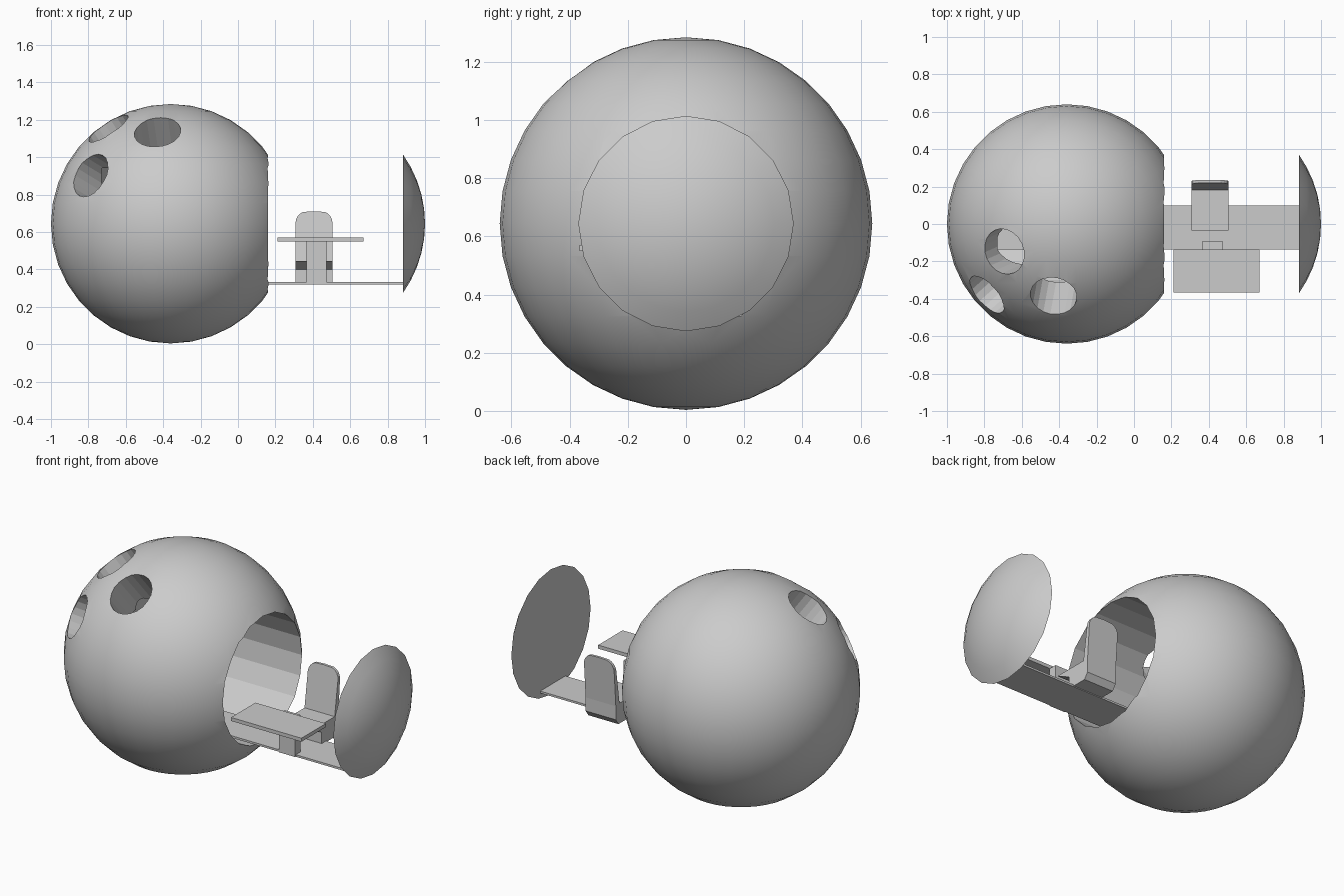
import bpy, bmesh, math
from mathutils import Vector

cube = bpy.data.objects.get("Cube")
if cube:
    bpy.data.objects.remove(cube, do_unlink=True)

grey = bpy.data.materials.new("light grey")
grey.use_nodes = True
grey.diffuse_color = (0.6, 0.6, 0.6, 1)
grey.node_tree.nodes["Principled BSDF"].inputs["Base Color"].default_value = (0.6, 0.6, 0.6, 1)

CENTRE = Vector((-0.36, 0, 0.644))
RADIUS = 0.64
BORE = 0.37


def finish(obj, name, angle=None):
    obj.name = name
    obj.data.materials.clear()
    obj.data.materials.append(grey)
    bpy.ops.object.select_all(action="DESELECT")
    obj.select_set(True)
    bpy.context.view_layer.objects.active = obj
    if angle:
        bpy.ops.object.shade_smooth_by_angle(angle=math.radians(angle))
    return obj


def box(name, x, y, z):
    bpy.ops.mesh.primitive_cube_add(size=1)
    obj = bpy.context.object
    for v in obj.data.vertices:
        v.co = [r[0] if c < 0 else r[1] for c, r in zip(v.co, (x, y, z))]
    return finish(obj, name)


def prism(name, bottom, top):
    """Solid between two matching outlines."""
    bm = bmesh.new()
    a = [bm.verts.new(p) for p in bottom]
    b = [bm.verts.new(p) for p in top]
    bm.faces.new(a)
    bm.faces.new(b[::-1])
    for i in range(len(a)):
        j = (i + 1) % len(a)
        bm.faces.new((a[i], b[i], b[j], a[j]))
    bmesh.ops.recalc_face_normals(bm, faces=bm.faces)
    mesh = bpy.data.meshes.new(name)
    bm.to_mesh(mesh)
    bm.free()
    obj = bpy.data.objects.new(name, mesh)
    bpy.context.collection.objects.link(obj)
    return finish(obj, name)


def bore(target, start, end, radius, sides):
    """Cut a round hole through the target from start to end."""
    axis = end - start
    bpy.ops.mesh.primitive_cylinder_add(
        vertices=sides, radius=radius, depth=axis.length,
        location=(start + end) / 2, rotation=axis.to_track_quat("Z", "Y").to_euler())
    cutter = bpy.context.object
    cutter.hide_render = True
    mod = target.modifiers.new("bore", "BOOLEAN")
    mod.operation = "DIFFERENCE"
    mod.solver = "EXACT"
    mod.object = cutter
    bpy.context.view_layer.objects.active = target
    bpy.ops.object.modifier_apply(modifier=mod.name)
    bpy.data.objects.remove(cutter, do_unlink=True)


# Spherical hull with a round hatchway and three portholes
bpy.ops.mesh.primitive_uv_sphere_add(segments=36, ring_count=18, radius=RADIUS, location=CENTRE)
hull = bpy.context.object
bore(hull, Vector((-0.73, 0, CENTRE.z)), Vector((0.6, 0, CENTRE.z)), BORE, 20)
for direction in ((-0.34, -0.15, 0.52), (-0.07, -0.385, 0.49), (-0.43, -0.38, 0.26)):
    d = Vector(direction).normalized()
    bore(hull, CENTRE + d * 0.05, CENTRE + d * 0.8, 0.125, 20)
finish(hull, "hull", 15)

# Hatch: the cap of the hull slid outwards
bm = bmesh.new()
sides, steps = 20, 5
edge = math.asin(BORE / RADIUS)
tip = bm.verts.new((1, 0, CENTRE.z))
rings = []
for k in range(1, steps + 1):
    a = edge * k / steps
    r = RADIUS * math.sin(a)
    turns = [math.tau * i / sides for i in range(sides)]
    rings.append([bm.verts.new((1 - RADIUS + RADIUS * math.cos(a), r * math.sin(t),
                                CENTRE.z + r * math.cos(t))) for t in turns])
for i in range(sides):
    j = (i + 1) % sides
    bm.faces.new((tip, rings[0][i], rings[0][j]))
    for inner, outer in zip(rings, rings[1:]):
        bm.faces.new((inner[i], outer[i], outer[j], inner[j]))
bm.faces.new(rings[-1])
bmesh.ops.recalc_face_normals(bm, faces=bm.faces)
mesh = bpy.data.meshes.new("hatch")
bm.to_mesh(mesh)
bm.free()
hatch = bpy.data.objects.new("hatch", mesh)
bpy.context.collection.objects.link(hatch)
finish(hatch, "hatch", 25)

# Sliding floor, desk and its post
box("floor", (-0.73, 0.885), (-0.135, 0.1), (0.32, 0.332))
box("desk_top", (0.21, 0.67), (-0.365, -0.137), (0.549, 0.57))
box("desk_post", (0.367, 0.472), (-0.14, -0.09), (0.32, 0.55))

# Seat base with an undercut front
profile = [(-0.035, 0.445), (0.06, 0.398), (0.06, 0.325), (0.19, 0.325),
           (0.215, 0.36), (0.215, 0.445)]
prism("seat_base", [(0.308, y, z) for y, z in profile], [(0.505, y, z) for y, z in profile])

# Leaning backrest with rounded upper corners
corner = 0.06
outline = [(-0.0985, 0.44), (0.0985, 0.44)]
for k in range(11):
    a = math.pi * k / 10
    shift = 0.0385 if k < 5 else -0.0385 if k > 5 else 0
    outline.append((shift + corner * math.cos(a), 0.65 + corner * math.sin(a)))
front, back = [[(0.4065 + x, y0 + lean * (z - 0.44) / 0.27, z) for x, z in outline]
               for y0, lean in ((0.18, 0.04), (0.215, 0.02))]
prism("seat_back", front, back)
